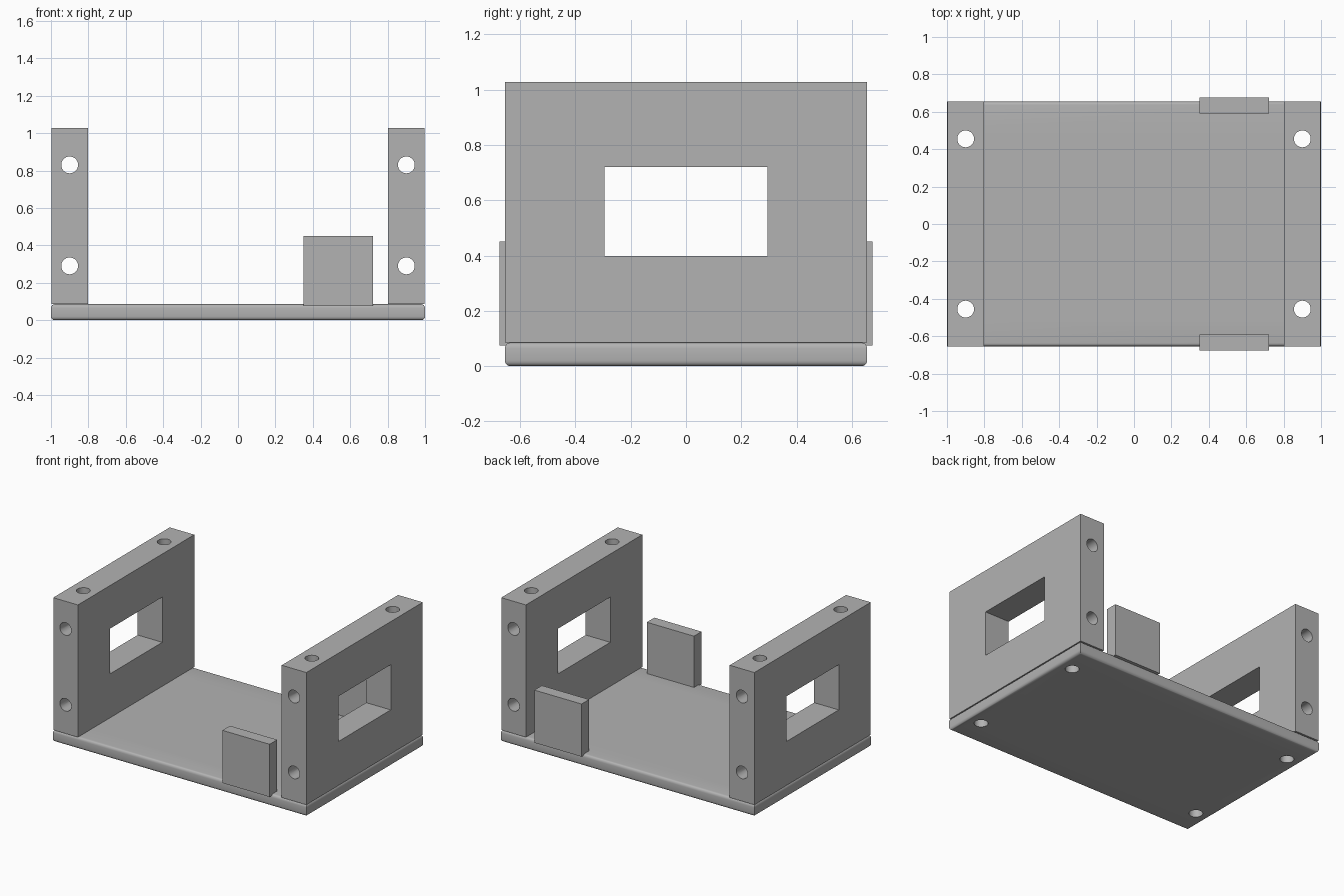
import bpy
import bmesh
import math

if "Cube" in bpy.data.objects:
    bpy.data.objects.remove(bpy.data.objects["Cube"], do_unlink=True)

HALF_DEPTH = 0.655
BASE_TOP = 0.085
WALL_TOP = 1.027
WALL_IN, WALL_OUT = 0.803, 0.997
HOLE_X, HOLE_Y, HOLE_R = 0.9, 0.455, 0.045

grey = bpy.data.materials.new("plain_grey")
grey.use_nodes = True
colour = (0.45, 0.45, 0.45, 1)
grey.diffuse_color = colour
grey.node_tree.nodes["Principled BSDF"].inputs["Base Color"].default_value = colour


def add_mesh(name, bm):
    mesh = bpy.data.meshes.new(name)
    bm.to_mesh(mesh)
    bm.free()
    mesh.materials.append(grey)
    obj = bpy.data.objects.new(name, mesh)
    bpy.context.collection.objects.link(obj)
    return obj


def box(name, low, high, round_over=0):
    bm = bmesh.new()
    bmesh.ops.create_cube(bm, size=1)
    for v in bm.verts:
        v.co = [h if c > 0 else l for c, l, h in zip(v.co, low, high)]
    if round_over:
        # Round only the horizontal edges
        level = [e for e in bm.edges if abs(e.verts[0].co.z - e.verts[1].co.z) < 1e-4]
        bmesh.ops.bevel(bm, geom=level, offset=round_over, segments=4,
                        profile=0.5, affect='EDGES')
    return add_mesh(name, bm)


def drill(location, along_y=False):
    bm = bmesh.new()
    bmesh.ops.create_cone(bm, cap_ends=True, segments=32,
                          radius1=HOLE_R, radius2=HOLE_R, depth=4)
    obj = add_mesh("drill", bm)
    obj.location = location
    if along_y:
        obj.rotation_euler.x = math.pi / 2
    return obj


def cut(obj, cutters):
    bpy.context.view_layer.update()
    bpy.ops.object.select_all(action='DESELECT')
    obj.select_set(True)
    bpy.context.view_layer.objects.active = obj
    for cutter in cutters:
        cutter.hide_render = True
        mod = obj.modifiers.new("cut", 'BOOLEAN')
        mod.operation = 'DIFFERENCE'
        mod.solver = 'EXACT'
        mod.object = cutter
        bpy.ops.object.modifier_apply(modifier=mod.name)
        bpy.data.objects.remove(cutter, do_unlink=True)
    bpy.ops.object.shade_smooth_by_angle(angle=math.radians(30))


# Base plate with rounded rims and four bolt holes
base = box("base_plate", (-1, -HALF_DEPTH, 0), (1, HALF_DEPTH, BASE_TOP), 0.02)
cut(base, [drill((sx * HOLE_X, sy * HOLE_Y, 0)) for sx in (-1, 1) for sy in (-1, 1)])

# Side walls with a window and crossing bolt holes
for side, sx in (("left", 1), ("right", -1)):
    x0, x1 = sorted((sx * WALL_IN, sx * WALL_OUT))
    wall = box(side + "_wall", (x0, -HALF_DEPTH, BASE_TOP), (x1, HALF_DEPTH, WALL_TOP))
    window = box("window_cutter", (x0 - 0.1, -0.295, 0.398), (x1 + 0.1, 0.295, 0.72))
    cutters = [window]
    cutters += [drill((sx * HOLE_X, sy * HOLE_Y, 0.5)) for sy in (-1, 1)]
    cutters += [drill((sx * HOLE_X, 0, z), True) for z in (0.29, 0.83)]
    cut(wall, cutters)

# Upright tabs on the front and back edges
for end, sy in (("front", -1), ("back", 1)):
    y0, y1 = sorted((sy * 0.59, sy * 0.675))
    box(end + "_tab", (0.35, y0, 0.075), (0.722, y1, 0.45))
